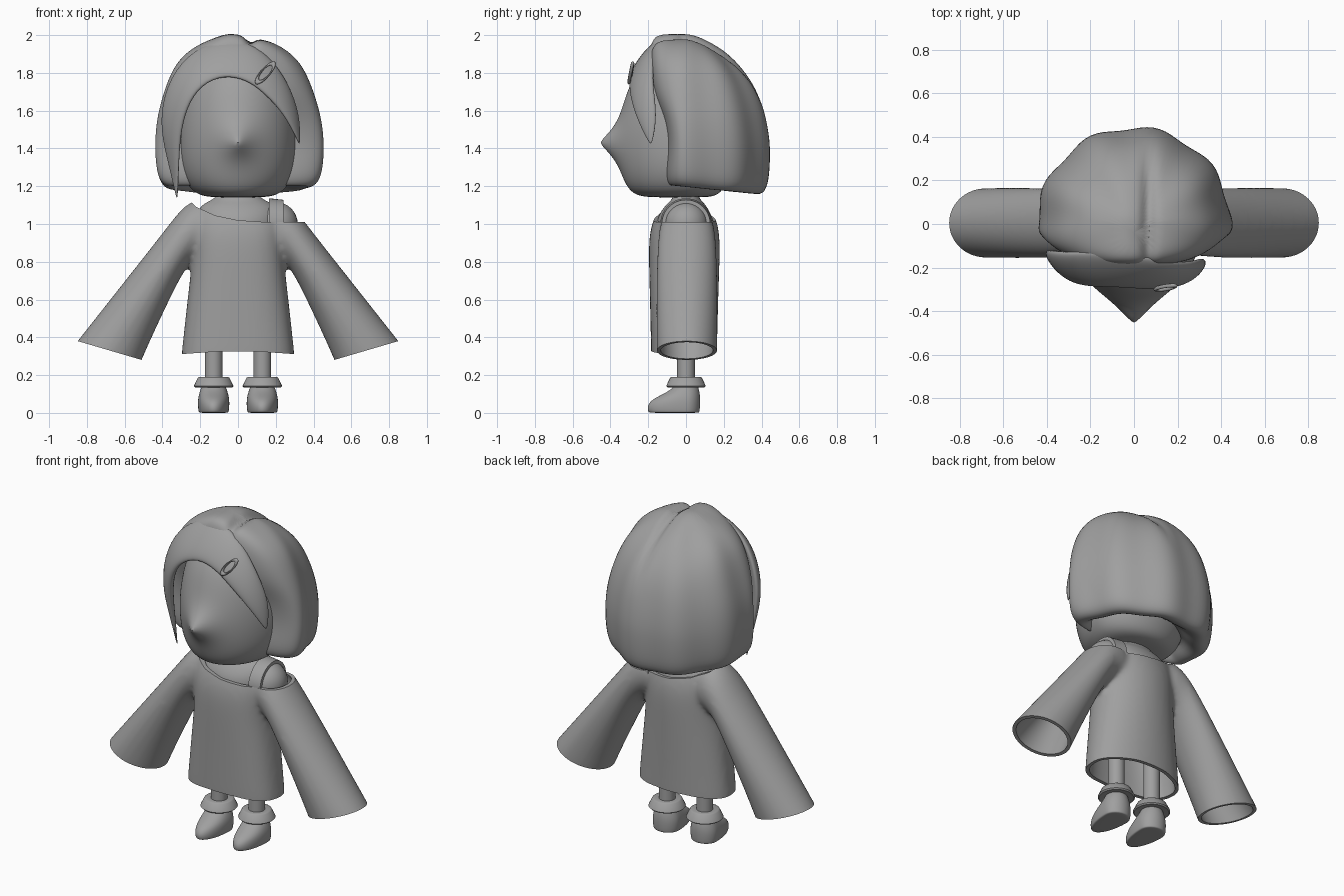
import bpy, bmesh, math
from mathutils import Vector as V

cube = bpy.data.objects.get("Cube")
if cube:
    bpy.data.objects.remove(cube, do_unlink=True)

grey = bpy.data.materials.new("plain grey")
grey.use_nodes = True
grey.diffuse_color = (0.35, 0.35, 0.35, 1)
grey.node_tree.nodes["Principled BSDF"].inputs["Base Color"].default_value = grey.diffuse_color


def select(ob):
    bpy.ops.object.select_all(action='DESELECT')
    ob.select_set(True)
    bpy.context.view_layer.objects.active = ob


def bake(ob):
    select(ob)
    bpy.ops.object.convert(target='MESH')


def finish(ob, name, angle=50):
    bake(ob)
    ob.name = ob.data.name = name
    ob.data.materials.clear()
    ob.data.materials.append(grey)
    bpy.ops.object.shade_smooth_by_angle(angle=math.radians(angle))
    return ob


def loft(name, rings, levels=2):
    """Skin closed rings of points, cap both ends and subdivide."""
    bm = bmesh.new()
    rows = [[bm.verts.new(p) for p in ring] for ring in rings]
    n = len(rows[0])
    for a, b in zip(rows, rows[1:]):
        for i in range(n):
            j = (i + 1) % n
            bm.faces.new((a[i], a[j], b[j], b[i]))
    bm.faces.new(rows[0][::-1])
    bm.faces.new(rows[-1])
    bmesh.ops.recalc_face_normals(bm, faces=bm.faces)
    me = bpy.data.meshes.new(name)
    bm.to_mesh(me)
    bm.free()
    ob = bpy.data.objects.new(name, me)
    bpy.context.collection.objects.link(ob)
    if levels:
        ob.modifiers.new("round", 'SUBSURF').levels = levels
    bake(ob)
    return ob


def power(v, p):
    return math.copysign(abs(v) ** (2 / p), v)


def stack(name, rows, x=0, front=2, n=24, levels=2):
    """Horizontal oval rings: height, half width, front depth, back depth."""
    rings = []
    for z, w, f, b in rows:
        ring = []
        for i in range(n):
            a = math.tau * i / n
            c, s = math.cos(a), math.sin(a)
            p = front if s < 0 else 2
            ring.append((x + w * power(c, p), power(s, p) * (f if s < 0 else b), z))
        rings.append(ring)
    return loft(name, rings, levels)


def prism(name, outline):
    """Outline in x and z, extruded through the whole depth."""
    return loft(name, [[(x, y, z) for x, z in outline] for y in (-0.5, 0.5)], 0)


# Head with a pointed nose
head = stack("head", [(1.14, .12, .18, .10), (1.15, .21, .27, .17), (1.20, .27, .32, .21),
                      (1.30, .31, .35, .25), (1.45, .32, .36, .27), (1.60, .305, .345, .27),
                      (1.75, .27, .30, .2), (1.85, .2, .22, .12), (1.9, .1, .12, .05)], levels=3)
for v in head.data.vertices:
    if v.co.y < 0:
        r = math.hypot(v.co.x, v.co.z - 1.43)
        v.co.y -= 0.10 * math.exp(-(r / 0.085) ** 1.4)
finish(head, "head")

# Back hair: ridged bob with a parting and a lower nape
hair = stack("hair", [(1.30, .26, .06, .22), (1.22, .30, .07, .30), (1.185, .37, .09, .385),
                      (1.22, .425, .115, .43), (1.30, .445, .115, .445), (1.42, .452, .10, .45),
                      (1.55, .44, .12, .43), (1.66, .41, .17, .40), (1.76, .375, .19, .35),
                      (1.85, .33, .195, .27), (1.92, .26, .19, .17), (1.97, .17, .17, .07),
                      (1.985, .07, .12, .01)], front=3, levels=2)
for v in hair.data.vertices:
    x, y, z = v.co
    ang = math.atan2(y, x)
    fade = min(1, math.hypot(x, y) / 0.3) * max(0, min(1, (y + 0.15) / 0.15))
    ridge = 1 + 0.022 * fade * math.cos(9 * ang + 0.6 + (z - 1.5))
    v.co.x *= ridge
    v.co.y *= ridge
    if z < 1.4:
        v.co.z -= 0.1 * y * (1.4 - z) / 0.2
    top = max(0, min(1, (z - 1.6) / 0.3))
    v.co.z += top * (0.022 * math.exp(-((x + .04) / .09) ** 2)
                     - 0.03 * math.exp(-((x - .065) / .03) ** 2))
finish(hair, "back_hair")

# Fringe swept both ways: outer edge, inner edge, half thickness
sweep = [((-.325, -.13, 1.13), (-.32, -.135, 1.13), .003),
         ((-.36, -.12, 1.30), (-.315, -.18, 1.28), .015),
         ((-.41, -.12, 1.50), (-.31, -.23, 1.46), .03),
         ((-.395, -.12, 1.68), (-.275, -.27, 1.62), .035),
         ((-.31, -.13, 1.86), (-.195, -.29, 1.74), .035),
         ((-.15, -.12, 1.97), (-.07, -.29, 1.79), .035),
         ((.02, -.14, 1.98), (.05, -.30, 1.76), .035),
         ((.16, -.17, 1.90), (.13, -.30, 1.70), .035),
         ((.265, -.18, 1.75), (.22, -.28, 1.61), .03),
         ((.325, -.15, 1.58), (.285, -.24, 1.51), .022),
         ((.328, -.18, 1.42), (.323, -.19, 1.42), .003)]
rings = []
for o, i, t in sweep:
    o, i = V(o), V(i)
    mid = (o + i) / 2
    out = (mid - V((0, 0.05, 1.5))).normalized()
    rings.append([mid + (o - i) / 2 * math.cos(a) + out * t * math.sin(a)
                  for a in (math.tau * k / 12 for k in range(12))])
finish(loft("fringe", rings), "fringe")

# Hair clip
bpy.ops.mesh.primitive_torus_add(major_segments=32, minor_segments=8, major_radius=.04,
                                 minor_radius=.009, location=(.145, -.292, 1.80),
                                 rotation=(math.pi / 2 - .35, -math.radians(48), math.radians(12)))
bpy.context.object.scale = (1.6, .55, 1)
finish(bpy.context.object, "hair_clip")


# Sweater: body and two sleeves fused into a hollow garment
def body(name, d, top):
    rows = [(.2, .312, .182, .165), (.31, .302, .186, .165), (.6, .27, .192, .172),
            (.8, .245, .198, .180), (.95, .25, .198, .182), (1.05, .25, .165, .155),
            (1.12, .24, .12, .11), (1.16, .19, .07, .07)]
    return stack(name, [(min(z, top), w - d, f - d, b - d) for z, w, f, b in rows], front=2.6)


def sleeve(name, side, d):
    rows = [((.12, 1.13), (.08, .83), .13), ((.26, 1.14), (.21, .83), .145),
            ((.37, .99), (.28, .77), .16), ((.60, .70), (.39, .54), .165),
            ((.853, .38), (.51, .28), .162), ((.95, .26), (.55, .16), .162)]
    rings = []
    for o, i, depth in rows:
        o, i = V((side * o[0], 0.005, o[1])), V((side * i[0], 0.005, i[1]))
        mid, half = (o + i) / 2, (o - i) / 2
        half = half.normalized() * (half.length - d)
        rings.append([mid + half * math.cos(a) + V((0, (depth - d) * math.sin(a), 0))
                      for a in (math.tau * k / 20 for k in range(20))])
    return loft(name, rings)


sweater = body("sweater", 0, 2)
arms = [sleeve("arm", s, 0) for s in (-1, 1)]
select(sweater)
for arm in arms:
    arm.select_set(True)
bpy.ops.object.join()
fuse = sweater.modifiers.new("fuse", 'REMESH')
fuse.mode = 'VOXEL'
fuse.voxel_size = 0.014
soften = sweater.modifiers.new("soften", 'SMOOTH')
soften.factor = 0.5
soften.iterations = 10

cutters = [prism("hem_cut", [(-.39, .305), (-.1, .325), (.1, .325), (.39, .305), (.39, 0), (-.39, 0)]),
           prism("neck_cut", [(-.27, 1.14), (-.22, 1.09), (-.12, 1.045), (0, 1.02), (.15, 1.01),
                              (.45, 1.01), (.45, 1.3), (-.27, 1.3)]),
           body("body_hollow", .022, 1.08)]
for s in (-1, 1):
    cutters.append(prism("cuff_cut", [(s * .42, .254), (s * 1.1, .454), (s * 1.1, 0), (s * .42, 0)]))
    cutters.append(sleeve("sleeve_hollow", s, .022))
for c in cutters:
    c.hide_render = True
    cut = sweater.modifiers.new("cut", 'BOOLEAN')
    cut.operation = 'DIFFERENCE'
    cut.solver = 'EXACT'
    cut.object = c
finish(sweater, "sweater", 40)
for c in cutters:
    bpy.data.objects.remove(c, do_unlink=True)

# Chest, neck, bare shoulder and its strap
finish(stack("chest", [(.85, .2, .15, .14), (1.0, .22, .165, .155), (1.06, .22, .14, .13),
                       (1.11, .19, .10, .10), (1.14, .1, .06, .06), (1.25, .06, .06, .06)]), "chest")
bpy.ops.mesh.primitive_uv_sphere_add(segments=32, ring_count=16, radius=.116, location=(.2, 0, 1))
finish(bpy.context.object, "shoulder")
band = [[(x, r * math.cos(a), 1 + r * math.sin(a)) for a in (math.tau * k / 40 for k in range(40))]
        for x, r in ((.165, .11), (.165, .136), (.24, .128), (.24, .10))]
finish(loft("strap", band, 0), "shoulder_strap", 40)

# Legs, ankle cuffs and shoes
for s, side in ((1, "left"), (-1, "right")):
    x = s * .129
    finish(stack("leg", [(z, .047, .047, .047) for z in (.12, .5)], x, levels=0), side + "_leg")
    finish(stack("cuff", [(.14, .06, .06, .06), (.135, .098, .098, .098), (.142, .105, .105, .105),
                          (.186, .084, .084, .084), (.191, .076, .076, .076), (.188, .04, .04, .04)],
                 x, n=32, levels=0), side + "_ankle_cuff", 40)
    finish(stack("shoe", [(0, .074, .19, .066), (.003, .08, .202, .072), (.035, .084, .208, .075),
                          (.07, .084, .185, .076), (.10, .078, .12, .074), (.13, .068, .07, .068),
                          (.16, .055, .05, .055)], x), side + "_shoe")
